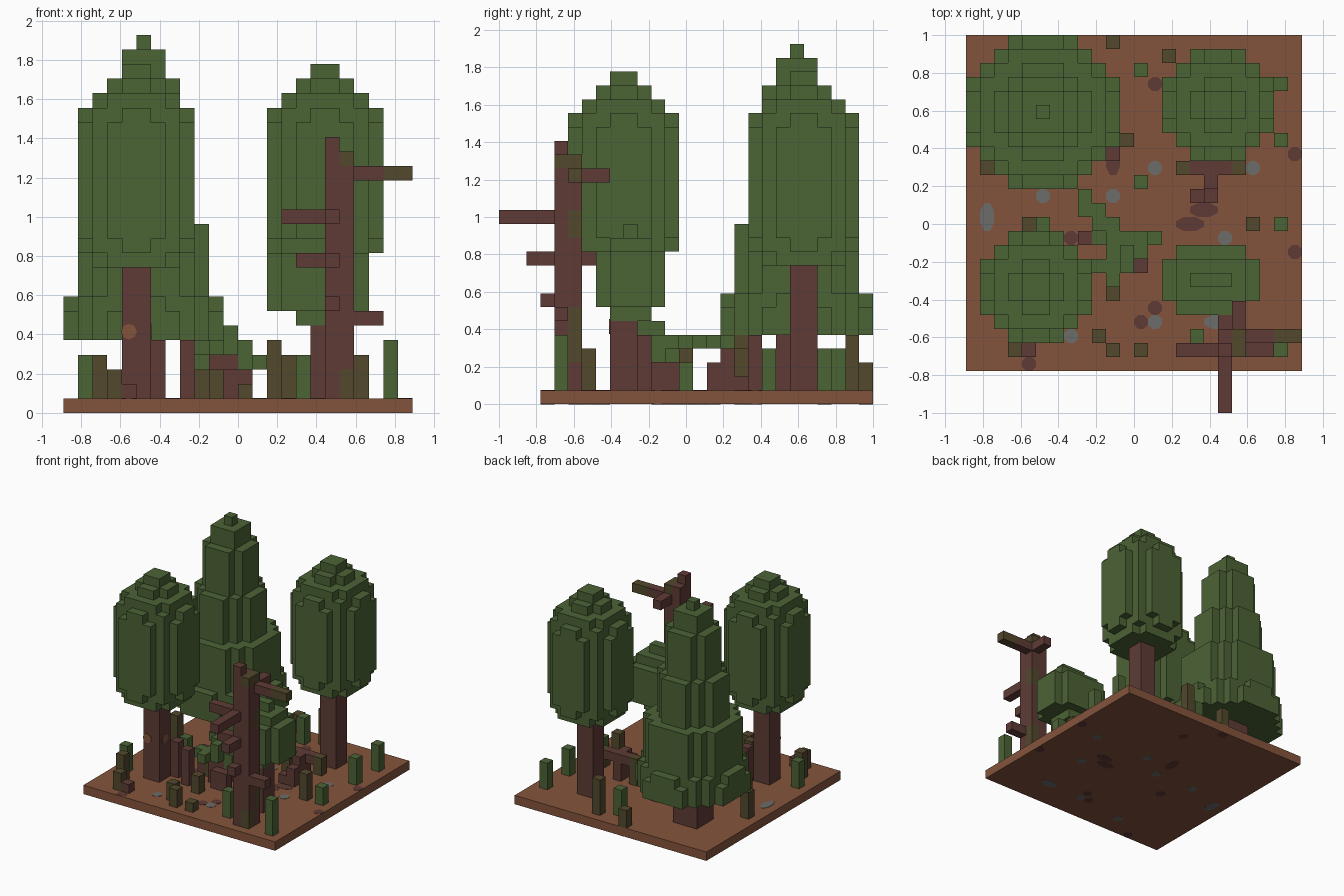
import bpy, bmesh, math

if "Cube" in bpy.data.objects:
    bpy.data.objects.remove(bpy.data.objects["Cube"], do_unlink=True)

V = 2 / 27  # edge length of one block


def lin(c):
    c /= 255
    return c / 12.92 if c <= 0.04045 else ((c + 0.055) / 1.055) ** 2.4


def material(name, rgb):
    m = bpy.data.materials.new(name)
    col = (*[lin(c) for c in rgb], 1)
    m.diffuse_color = col
    m.use_nodes = True
    bsdf = next(n for n in m.node_tree.nodes if n.type == 'BSDF_PRINCIPLED')
    bsdf.inputs["Base Color"].default_value = col
    return m


MATS = [material("leaf_green", (75, 99, 53)), material("bark_brown", (94, 59, 54)),
        material("moss_olive", (82, 72, 44)), material("soil_brown", (132, 84, 60)),
        material("stone_grey", (108, 108, 106))]
GREEN, BARK, MOSS, SOIL, STONE = range(5)
DIRS = [(1, 0, 0), (-1, 0, 0), (0, 1, 0), (0, -1, 0), (0, 0, 1), (0, 0, -1)]


def finish(name, bm):
    me = bpy.data.meshes.new(name)
    bm.to_mesh(me)
    bm.free()
    for m in MATS:
        me.materials.append(m)
    ob = bpy.data.objects.new(name, me)
    bpy.context.collection.objects.link(ob)
    return ob


def build(name, cells):
    """Skin a set of coloured grid cells, keeping only the outer faces."""
    bm = bmesh.new()
    for c, mat in cells.items():
        for d in DIRS:
            if tuple(a + b for a, b in zip(c, d)) in cells:
                continue
            ax = next(a for a in range(3) if d[a])
            u, w = (ax + 1) % 3, (ax + 2) % 3
            ring = [(0, 0), (1, 0), (1, 1), (0, 1)]
            vs = []
            for p, q in (ring if d[ax] > 0 else ring[::-1]):
                co = list(c)
                co[ax] += max(d[ax], 0)
                co[u] += p
                co[w] += q
                vs.append(bm.verts.new((co[0] * V, (co[1] + 0.5) * V, co[2] * V)))
            bm.faces.new(vs).material_index = mat
    bmesh.ops.remove_doubles(bm, verts=bm.verts, dist=0.0005)
    return finish(name, bm)


def block(cells, xs, ys, zs, mat):
    """Fill an inclusive range of cells."""
    for i in range(xs[0], xs[1] + 1):
        for j in range(ys[0], ys[1] + 1):
            for k in range(zs[0], zs[1] + 1):
                cells[i, j, k] = mat


def disc(cells, cx, cy, k, rx, ry, mat=GREEN):
    for i in range(math.floor(cx - rx), math.ceil(cx + rx) + 1):
        for j in range(math.floor(cy - ry), math.ceil(cy + ry) + 1):
            if ((i - cx) / rx) ** 2 + ((j - cy) / ry) ** 2 <= 1:
                cells[i, j, k] = mat


# Ground slab
bm = bmesh.new()
bmesh.ops.create_cube(bm, size=1)
for v in bm.verts:
    v.co = (v.co.x * 24 * V, (v.co.y * 24 + 1.5) * V, (v.co.z + 0.5) * V)
for f in bm.faces:
    f.material_index = SOIL
finish("ground", bm)


# Flat eight-sided patches showing on the top and underside of the ground
def patches(name, mat, spots):
    bm = bmesh.new()
    for i, j, w, d in spots:
        made = bmesh.ops.create_cone(bm, cap_ends=True, segments=8, radius1=0.54,
                                     radius2=0.54, depth=1)["verts"]
        for v in made:
            x, y = v.co.xy
            a = math.pi / 8
            x, y = x * math.cos(a) - y * math.sin(a), x * math.sin(a) + y * math.cos(a)
            v.co = ((i + w / 2 + x * w) * V, (j + 0.5 + d / 2 + y * d) * V,
                    (v.co.z + 0.5) * (V + 0.003) - 0.001)
    for f in bm.faces:
        f.material_index = mat
    finish(name, bm)


patches("stones", STONE, [(-11, -1, 1, 2), (-7, 1, 1, 1), (-2, 1, 1, 1), (1, 3, 1, 1),
                          (8, 3, 1, 1), (6, -2, 1, 1), (1, -8, 1, 1), (5, -8, 2, 1),
                          (-5, -9, 1, 1)])
patches("bark_litter", BARK, [(1, 9, 1, 1), (11, 4, 1, 1), (11, -3, 1, 1), (1, -7, 1, 1),
                              (0, -8, 1, 1), (-5, -2, 1, 1), (4, 0, 2, 1), (3, -1, 2, 1),
                              (-2, 3, 1, 2), (-8, -11, 1, 1), (-2, 12, 1, 1)])

# Tall conifer: stacked discs growing towards the ground
cells = {}
for k0, k1, r in [(5, 7, 5.5), (8, 12, 4.5), (13, 17, 3.5), (18, 22, 2.5),
                  (23, 24, 1.5), (25, 25, 0.6)]:
    for k in range(k0, k1 + 1):
        disc(cells, -7, 7, k, 5.1 if k == 7 else r, 5.1 if k == 7 else r)
build("conifer_leaves", cells)
cells = {}
block(cells, (-8, -6), (6, 8), (1, 5), BARK)
build("conifer_trunk", cells)

# Two matching round-topped trees
for name, cx, cy in [("back_tree", 5.5, 7.5), ("front_tree", -7.5, -5.5)]:
    cells = {}
    for k in range(10, 24):
        r = {10: 3, 11: 3.7, 20: 3.7, 21: 3, 22: 2, 23: 1}.get(k, 4)
        disc(cells, cx, cy, k, r, r)
    build(name + "_leaves", cells)
    cells = {}
    x, y = math.floor(cx), math.floor(cy)
    block(cells, (x, x + 1), (y, y + 1), (1, 10), BARK)
    if name == "front_tree":
        block(cells, (x + 2, x + 2), (y + 2, y + 2), (1, 4), BARK)
    build(name + "_trunk", cells)

# Knot on the bark of the front tree
for side, loc, rot in [("front", (-7.5 * V, -5.5 * V, 5.6 * V), (math.pi / 2, 0, 0)),
                       ("side", (-6 * V, -4.5 * V, 5.6 * V), (0, math.pi / 2, 0))]:
    bpy.ops.mesh.primitive_cylinder_add(vertices=8, radius=0.54 * V, depth=0.006,
                                        location=loc, rotation=rot)
    bpy.context.object.name = "bark_knot_" + side
    bpy.context.object.data.materials.append(MATS[SOIL])

# Small leafy tree
cells = {}
disc(cells, 5, -5, 6, 1.6, 1.6)
for k in range(7, 11):
    disc(cells, 5, -5, k, 3.6, 2.8)
disc(cells, 5, -5, 11, 2.6, 1.8)
disc(cells, 5, -5, 12, 1.5, 0.9)
build("small_tree_leaves", cells)
cells = {}
block(cells, (5, 6), (-6, -5), (1, 6), BARK)
block(cells, (4, 4), (-6, -5), (1, 3), BARK)
block(cells, (5, 5), (-4, -4), (1, 4), BARK)
build("small_tree_trunk", cells)

# Dead tree with bare branches and patches of moss
cells = {}
block(cells, (6, 7), (-10, -9), (1, 17), BARK)
for xs, ys, k, mat in [((6, 6), (-10, -10), 18, BARK), ((8, 9), (-9, -9), 16, BARK),
                       ((10, 11), (-9, -9), 16, MOSS), ((7, 7), (-8, -7), 16, BARK),
                       ((3, 5), (-10, -10), 13, BARK), ((6, 6), (-14, -11), 13, BARK),
                       ((4, 5), (-10, -10), 10, BARK), ((6, 6), (-12, -11), 10, BARK),
                       ((6, 6), (-8, -8), 10, BARK), ((6, 6), (-11, -11), 7, BARK),
                       ((8, 9), (-10, -10), 6, BARK)]:
    block(cells, xs, ys, (k, k), mat)
block(cells, (7, 7), (-9, -9), (3, 6), MOSS)
block(cells, (7, 7), (-9, -9), (12, 13), MOSS)
block(cells, (7, 7), (-10, -9), (17, 17), MOSS)
block(cells, (7, 7), (-10, -10), (1, 2), MOSS)
build("dead_tree", cells)

# Sapling in the clearing with a woody base
cells = {}
for xs, ys, zs in [((-3, 1), (-2, -2), (3, 3)), ((-2, -2), (-5, -1), (4, 4)),
                   ((-1, -1), (-4, -3), (4, 5)), ((-3, -3), (-4, -4), (4, 4)),
                   ((0, 0), (-3, -2), (3, 4)), ((-4, -4), (0, 1), (4, 4)),
                   ((-3, -3), (-1, 0), (4, 4)), ((-2, -1), (-3, -2), (4, 4))]:
    block(cells, xs, ys, zs, GREEN)
build("sapling_leaves", cells)
cells = {}
block(cells, (-2, -1), (-3, -2), (1, 3), BARK)
block(cells, (-3, -3), (-2, -2), (1, 2), MOSS)
block(cells, (-4, -4), (-2, -2), (1, 3), BARK)
block(cells, (0, 0), (-4, -4), (1, 2), BARK)
block(cells, (-1, -1), (-4, -4), (1, 2), BARK)
build("sapling_base", cells)

# Dry bush near the back tree
cells = {}
block(cells, (5, 5), (2, 3), (1, 3), BARK)
block(cells, (4, 6), (3, 3), (3, 3), BARK)
block(cells, (4, 4), (1, 1), (1, 1), BARK)
block(cells, (5, 5), (1, 1), (1, 2), BARK)
block(cells, (3, 3), (3, 3), (1, 3), MOSS)
block(cells, (7, 7), (3, 3), (2, 3), MOSS)
build("dry_bush", cells)

# Scattered stumps and shoots: column, row, height
for name, mat, spots in [
    ("mossy_stump", MOSS, [(-2, 12, 2), (2, 11, 4), (-1, 5, 3), (-8, -1, 2), (8, -1, 3),
                           (-2, -6, 2), (-2, -10, 2), (0, -10, 1), (-9, -10, 2),
                           (-10, -8, 3), (-11, 3, 3), (-4, 3, 4), (-3, -9, 2)]),
    ("green_shoot", GREEN, [(0, 10, 3), (10, 9, 3), (10, 5, 3), (0, 2, 4), (-7, -1, 3),
                            (4, -9, 3), (10, -10, 4), (-11, -6, 3), (10, -1, 2)]),
    ("bark_stump", BARK, [(-2, 4, 4), (-4, -5, 4), (-8, -10, 1)])]:
    for n, (i, j, h) in enumerate(spots, 1):
        cells = {}
        block(cells, (i, i), (j, j), (1, h), mat)
        build(f"{name}_{n}", cells)
